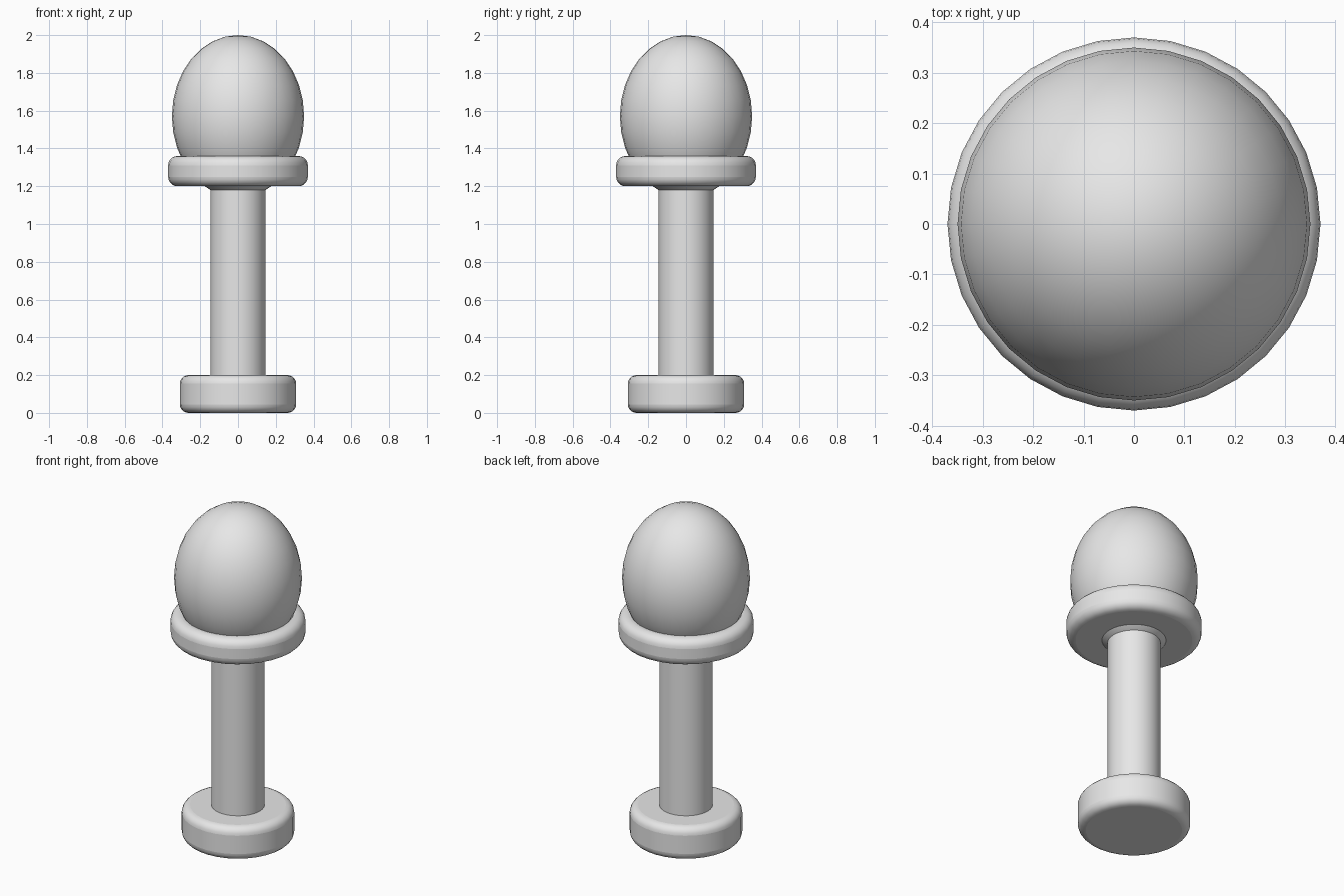
import bpy
import math

if "Cube" in bpy.data.objects:
    bpy.data.objects.remove(bpy.data.objects["Cube"])

SIDES = 32
grey = bpy.data.materials.new("light grey")
grey.diffuse_color = (0.8, 0.8, 0.8, 1)
grey.use_nodes = True
grey.node_tree.nodes["Principled BSDF"].inputs["Base Color"].default_value = grey.diffuse_color


def finish(name, bevel=0.0):
    """Name, colour, round and smooth the active object."""
    ob = bpy.context.object
    ob.name = name
    ob.data.materials.append(grey)
    if bevel:
        mod = ob.modifiers.new("rounded rim", 'BEVEL')
        mod.width = bevel
        mod.segments = 5
        mod.limit_method = 'ANGLE'
        mod.angle_limit = math.radians(40)
    bpy.ops.object.shade_smooth_by_angle(angle=math.radians(40))
    return ob


def disc(name, radius, bottom, top, bevel=0.0):
    bpy.ops.mesh.primitive_cylinder_add(vertices=SIDES, radius=radius, depth=top - bottom,
                                        location=(0, 0, (bottom + top) / 2))
    return finish(name, bevel)


# Round foot, plain shaft and wide collar
disc("base", 0.308, 0.0, 0.2, 0.045)
disc("shaft", 0.146, 0.1, 1.25)
disc("collar", 0.37, 1.2, 1.36, 0.05)

# Egg-shaped head, its tip dipping through the collar onto the shaft
bpy.ops.mesh.primitive_uv_sphere_add(segments=SIDES, ring_count=16, radius=1, location=(0, 0, 1.57))
bpy.context.object.scale = (0.35, 0.35, 0.43)
bpy.ops.object.transform_apply(location=False, rotation=False, scale=True)
finish("head")
